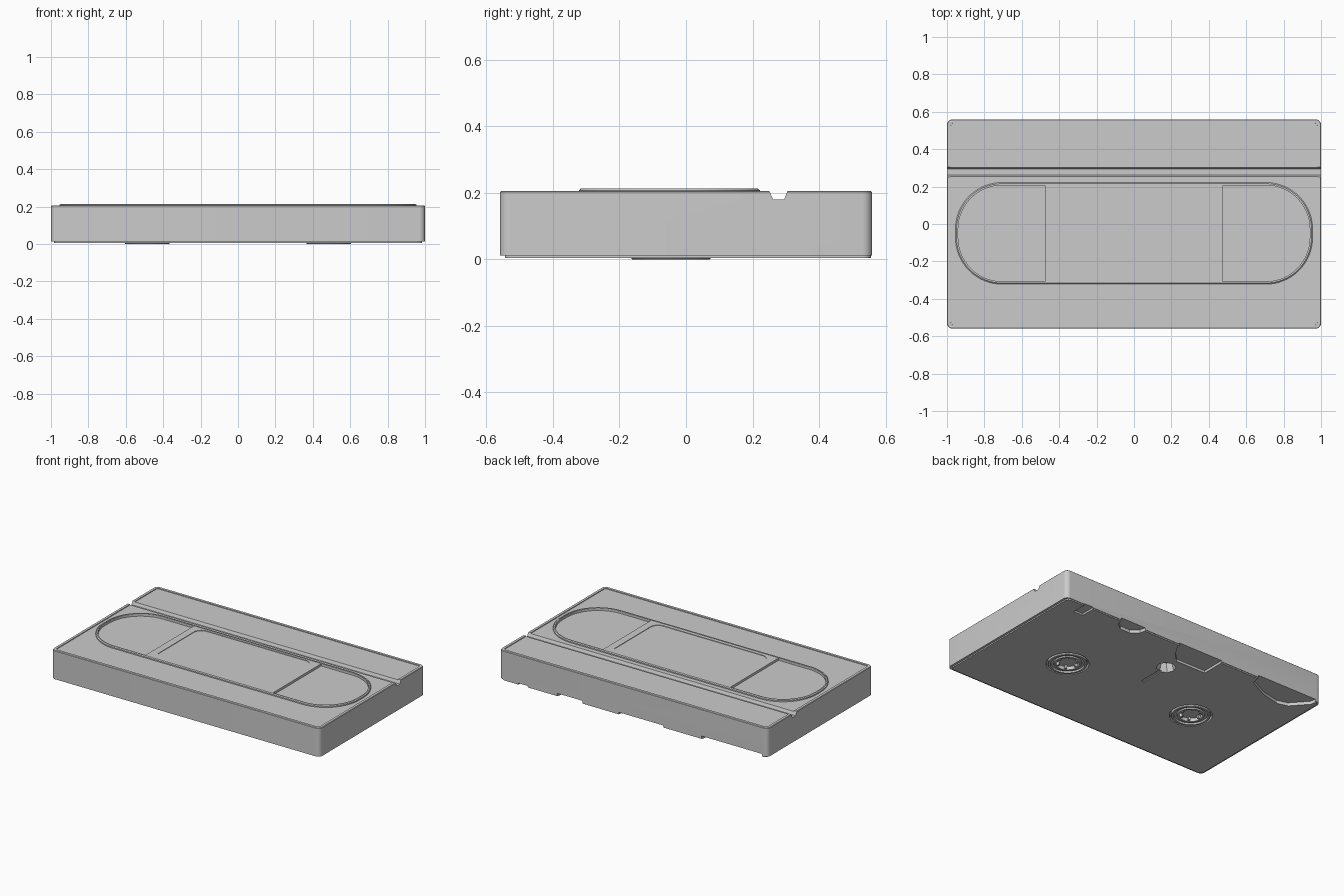
import bpy, bmesh
from math import sin, cos, pi
from mathutils import Vector

if "Cube" in bpy.data.objects:
    bpy.data.objects.remove(bpy.data.objects["Cube"])


def loft(name, loops):
    """Skin a list of equal-length 3D loops and cap both ends."""
    bm = bmesh.new()
    rings = [[bm.verts.new(p) for p in lp] for lp in loops]
    n = len(rings[0])
    for a, b in zip(rings, rings[1:]):
        for i in range(n):
            j = (i + 1) % n
            bm.faces.new((a[i], a[j], b[j], b[i]))
    bm.faces.new(rings[0])
    bm.faces.new(rings[-1])
    bmesh.ops.recalc_face_normals(bm, faces=bm.faces)
    me = bpy.data.meshes.new(name)
    bm.to_mesh(me)
    bm.free()
    ob = bpy.data.objects.new(name, me)
    bpy.context.collection.objects.link(ob)
    return ob


def rounded(x0, x1, y0, y1, rl, rr, n=8):
    """Rounded rectangle with separate left and right corner radii."""
    pts = []
    for cx, cy, r, a0 in ((x1 - rr, y1 - rr, rr, 0), (x0 + rl, y1 - rl, rl, 90),
                          (x0 + rl, y0 + rl, rl, 180), (x1 - rr, y0 + rr, rr, 270)):
        for i in range(n + 1):
            a = (a0 + 90 * i / n) * pi / 180
            pts.append((cx + r * cos(a), cy + r * sin(a)))
    return pts


def at(pts, z):
    return [(x, y, z) for x, y in pts]


def circle(cx, cy, r, z, n=48):
    return [(cx + r * cos(2 * pi * i / n), cy + r * sin(2 * pi * i / n), z) for i in range(n)]


def prism(name, pts, z0, z1):
    return loft(name, [at(pts, z0), at(pts, z1)])


def boolean(ob, other, op='DIFFERENCE'):
    m = ob.modifiers.new("bool", 'BOOLEAN')
    m.operation, m.object, m.solver = op, other, 'EXACT'
    bpy.context.view_layer.objects.active = ob
    bpy.ops.object.modifier_apply(modifier=m.name)
    bpy.data.objects.remove(other)


def smooth(ob):
    bpy.ops.object.select_all(action='DESELECT')
    ob.select_set(True)
    bpy.context.view_layer.objects.active = ob
    bpy.ops.object.shade_smooth_by_angle(angle=0.5)


# Shell with stepped underside and softened top edge
def outline(d, r=0.03):
    return rounded(-1 + d, 1 - d, -0.56 + d, 0.56 - d, r, r)


low = rounded(-0.985, 0.985, -0.545, 0.556, 0.025, 0.025)
body = loft("cassette_shell", [at(low, 0.004), at(low, 0.012), at(outline(0), 0.012),
                               at(outline(0), 0.202), at(outline(0.003, 0.027), 0.205)])

# Sunken top panel inside a thin rim
boolean(body, loft("panel_cut", [at(outline(0.02, 0.015), 0.2), at(outline(0.016, 0.019), 0.25)]))

# Raised stadium frame
def stadium(d):
    r = 0.25 - d
    return rounded(-0.955 + d, 0.955 - d, -0.322 + d, 0.222 - d, r, r, 16)


boolean(body, loft("frame", [at(stadium(0), 0.19), at(stadium(0), 0.208),
                             at(stadium(0.006), 0.213)]), 'UNION')
# Middle area a touch lower than the frame
boolean(body, prism("middle_cut", stadium(0.013), 0.2105, 0.25))

# Round-ended wells either side of the label window
well = rounded(0.475, 0.94, -0.307, 0.207, 0.002, 0.235, 14)
for s in (1, -1):
    boolean(body, prism("well_cut", [(s * x, y) for x, y in well], 0.195, 0.25))
boolean(body, prism("window_cut", rounded(-0.425, 0.425, -0.285, 0.193, 0.055, 0.055), 0.207, 0.25))

# Groove across the top, in front of the tape door
groove = [(0.244, 0.22), (0.262, 0.18), (0.295, 0.18), (0.311, 0.22)]
boolean(body, loft("groove_cut", [[(x, y, z) for y, z in groove] for x in (-1.1, 1.1)]))

# Reel sockets underneath
REELS = ((-0.485, -0.045), (0.485, -0.045))
for cx, cy in REELS:
    boolean(body, loft("socket_cut", [circle(cx, cy, 0.13, -0.1), circle(cx, cy, 0.13, 0.025)]))

# Sensor hole and its shallow slot
boolean(body, prism("slot_cut", [(-0.012, 0.08), (0.012, 0.08), (0.012, 0.3), (-0.012, 0.3)], -0.1, 0.01))
boolean(body, loft("hole_cut", [circle(0, 0.3, 0.06, -0.1, 8), circle(0, 0.3, 0.06, 0.004, 8),
                                circle(0, 0.3, 0.045, 0.06, 8)]))

# Cut-outs along the rear lower edge
notches = [
    ([(-0.22, 0.6), (-0.22, 0.40), (0.0, 0.40), (0.06, 0.46), (0.11, 0.54), (0.11, 0.6)], 0.02),
    ([(-0.97, 0.6), (-0.95, 0.52), (-0.86, 0.42), (-0.79, 0.40), (-0.66, 0.43), (-0.52, 0.5), (-0.5, 0.6)], 0.025),
    ([(0.37, 0.6), (0.39, 0.52), (0.44, 0.48), (0.51, 0.48), (0.56, 0.52), (0.58, 0.6)], 0.025),
    ([(0.79, 0.6), (0.79, 0.46), (0.86, 0.46), (0.86, 0.6)], 0.016),
]
for pts, depth in notches:
    boolean(body, prism("notch_cut", pts, -0.1, depth))
smooth(body)

# Reel hubs: stepped rings with drive teeth
for side, (cx, cy) in zip(("left", "right"), REELS):
    prof = [(0.119, 0.03), (0.119, 0.002), (0.117, 0), (0.104, 0), (0.101, 0.01),
            (0.086, 0.01), (0.083, 0.002), (0.07, 0.002), (0.07, 0.027)]
    hub = loft("reel_hub_" + side, [circle(cx, cy, r, z) for r, z in prof])
    smooth(hub)
    for k in range(6):
        a = k * pi / 3
        u, v = Vector((cos(a), sin(a))), Vector((-sin(a), cos(a)))
        c = Vector((cx, cy))
        tooth = [c + u * r + v * w for r, w in ((0.054, -0.006), (0.073, -0.009),
                                                (0.073, 0.009), (0.054, 0.006))]
        prism(f"drive_tooth_{side}_{k}", [tuple(p) for p in tooth], 0.005, 0.028)
